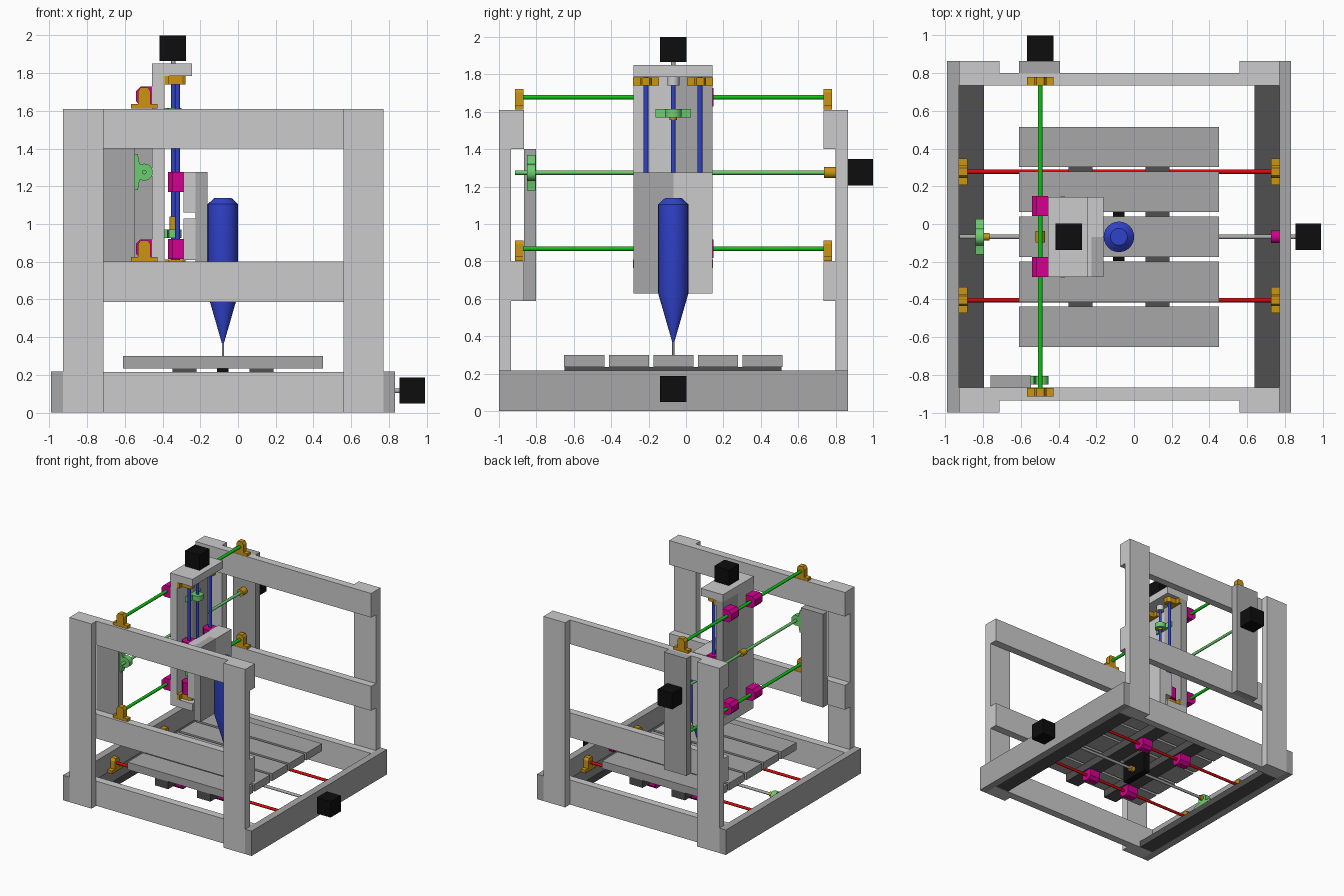
import bpy, bmesh, math
from mathutils import Vector

if "Cube" in bpy.data.objects:
    bpy.data.objects.remove(bpy.data.objects["Cube"])

COL = {
    "light_grey": (0.6, 0.6, 0.6), "mid_grey": (0.39, 0.39, 0.39), "dark_grey": (0.08, 0.08, 0.08),
    "black": (0.004, 0.004, 0.004), "blue": (0.03, 0.055, 0.6), "magenta": (0.66, 0.0, 0.28),
    "orange": (0.6, 0.3, 0.006), "red": (0.65, 0.003, 0.003), "green": (0.004, 0.55, 0.007),
    "pale_green": (0.15, 0.62, 0.16)}
MATS = {}
for n, c in COL.items():
    MATS[n] = bpy.data.materials.new(n)
    MATS[n].diffuse_color = (*c, 1)

X, Y, Z = Vector((1, 0, 0)), Vector((0, 1, 0)), Vector((0, 0, 1))


def finish(name, bm, mat, smooth=False):
    bmesh.ops.recalc_face_normals(bm, faces=bm.faces)
    me = bpy.data.meshes.new(name)
    bm.to_mesh(me)
    bm.free()
    ob = bpy.data.objects.new(name, me)
    bpy.context.collection.objects.link(ob)
    me.materials.append(MATS[mat])
    if smooth:
        bpy.context.view_layer.objects.active = ob
        ob.select_set(True)
        bpy.ops.object.shade_smooth_by_angle(angle=math.radians(35))
        ob.select_set(False)
    return ob


def box(name, x, y, z, mat):
    bm = bmesh.new()
    bmesh.ops.create_cube(bm, size=1)
    for v in bm.verts:
        v.co = [(r[0] + r[1]) / 2 + c * (r[1] - r[0]) for r, c in zip((x, y, z), v.co)]
    return finish(name, bm, mat)


def extrude(name, pts, org, up, axis, length, mat, smooth=False):
    """Profile (across, up) swept along axis, centred on org."""
    side, org = up.cross(axis), Vector(org)
    bm = bmesh.new()
    f = bm.faces.new([bm.verts.new(org + side * u + up * v - axis * length / 2) for u, v in pts])
    r = bmesh.ops.extrude_face_region(bm, geom=[f])
    bmesh.ops.translate(bm, vec=axis * length,
                        verts=[g for g in r["geom"] if isinstance(g, bmesh.types.BMVert)])
    return finish(name, bm, mat, smooth)


def rod(name, a, b, r, mat):
    a, b = Vector(a), Vector(b)
    d = (b - a).normalized()
    up = X if abs(d.z) > 0.5 else Z
    pts = [(r * math.cos(t * math.tau / 20), r * math.sin(t * math.tau / 20)) for t in range(20)]
    return extrude(name, pts, (a + b) / 2, up, d, (b - a).length, mat, True)


def sym(half):
    return half + [(-u, v) for u, v in reversed(half)]


HOLDER = sym([(0.07, -0.067), (0.07, -0.043), (0.033, -0.043), (0.033, 0.025), (0.02, 0.045)])
SLIDER = sym([(0.05, -0.042), (0.05, 0.02), (0.025, 0.045)])
PILLOW = sym([(0.095, -0.05), (0.095, -0.033), (0.065, -0.03)] +
             [(0.045 * math.cos(t * math.pi / 12), 0.045 * math.sin(t * math.pi / 12)) for t in range(-2, 6)])


def holder(name, o, up, ax):
    extrude(name, HOLDER, o, up, ax, 0.045, "orange")


def slider(name, o, up, ax):
    extrude(name, SLIDER, o, up, ax, 0.105, "magenta")


def pillow(name, o, up, ax):
    extrude(name, PILLOW, o, up, ax, 0.045, "pale_green", True)


YC = -0.068  # centre line of the machine

# Frame: four posts, front and back rails, base sides
for end, yp, yr in (("front", (-1, -0.935), (-0.935, -0.867)), ("back", (0.8, 0.865), (0.735, 0.8))):
    for s, x in (("left", (-0.927, -0.713)), ("right", (0.56, 0.77))):
        box(f"{end}_{s}_post", x, yp, (0, 1.61), "light_grey")
    for s, z in (("base", (0, 0.215)), ("middle", (0.587, 0.8)), ("top", (1.4, 1.61))):
        box(f"{end}_{s}_rail", (-0.927, 0.77), yr, z, "light_grey")
for s, x, xs in (("left", (-0.99, -0.927), (-0.927, -0.795)), ("right", (0.77, 0.832), (0.64, 0.77))):
    box(f"{s}_base_side", x, (-1, 0.865), (0, 0.217), "mid_grey")
    box(f"{s}_rod_shelf", xs, (-0.867, 0.735), (0, 0.057), "dark_grey")
box("front_screw_board", (-0.76, -0.545), (-0.867, -0.803), (0.587, 1.4), "mid_grey")
box("back_motor_board", (-0.61, -0.392), (0.8, 0.865), (0.587, 1.61), "mid_grey")

# Moving table along x
for i in range(5):
    y = YC + (i - 2) * 0.238
    box(f"table_plank_{i}", (-0.61, 0.45), (y - 0.107, y + 0.107), (0.235, 0.3), "mid_grey")
for i, x in enumerate((-0.283, 0.125)):
    box(f"table_support_{i}", (x - 0.064, x + 0.064), (-0.65, 0.51), (0.168, 0.235), "dark_grey")
box("table_nut_block", (-0.11, -0.05), (-0.195, 0.07), (0.05, 0.235), "black")
for i, y in enumerate((-0.403, 0.277)):
    rod(f"table_rod_{i}", (-0.925, y, 0.125), (0.77, y, 0.125), 0.012, "red")
    for j, x in enumerate((-0.905, 0.748)):
        holder(f"table_rod_holder_{i}{j}", (x, y, 0.124), Z, X)
    for j, x in enumerate((-0.283, 0.125)):
        slider(f"table_slider_{i}{j}", (x, y, 0.125), -Z, X)
zx = 0.115
rod("table_screw", (-0.925, YC, zx), (0.86, YC, zx), 0.012, "mid_grey")
pillow("table_screw_bearing", (-0.817, YC, 0.107), Z, X)
rod("table_bearing_collar", (-0.795, YC, zx), (-0.765, YC, zx), 0.02, "orange")
rod("table_nut", (-0.05, YC, zx), (-0.015, YC, zx), 0.025, "orange")
rod("table_coupling", (0.727, YC, zx), (0.772, YC, zx), 0.033, "magenta")
box("table_motor", (0.857, 0.99), (YC - 0.07, YC + 0.07), (0.048, 0.187), "black")

# Cross axis along y
xr = -0.497
for i, z in enumerate((0.868, 1.678)):
    rod(f"cross_rod_{i}", (xr, -0.91, z), (xr, 0.78, z), 0.013, "green")
    for j, y in enumerate((-0.892, 0.758)):
        holder(f"cross_rod_holder_{i}{j}", (xr, y, z), Z, Y)
    for j, y in enumerate((-0.228, 0.095)):
        slider(f"cross_slider_{i}{j}", (xr, y, z), -X, Y)
rod("cross_screw", (xr, -0.915, 1.275), (xr, 0.87, 1.275), 0.012, "pale_green")
pillow("cross_screw_bearing", (xr, -0.828, 1.275), X, Y)
rod("cross_nut", (xr, YC - 0.03, 1.275), (xr, YC + 0.03, 1.275), 0.026, "orange")
rod("cross_coupling", (xr, 0.738, 1.275), (xr, 0.798, 1.275), 0.03, "orange")
box("cross_motor", (xr - 0.07, xr + 0.07), (0.865, 1.0), (1.207, 1.347), "black")

# Upright carriage: back plate in two halves, caps
y0, y1 = -0.282, 0.143
box("carriage_plate_front_half", (-0.455, -0.39), (y0, YC), (0.765, 1.785), "light_grey")
box("carriage_plate_back_half", (-0.455, -0.39), (YC, y1), (0.765, 1.785), "mid_grey")
box("carriage_top_plate", (-0.457, -0.243), (y0, y1), (1.785, 1.85), "light_grey")
box("carriage_bottom_plate", (-0.455, -0.243), (y0, y1), (0.7, 0.765), "light_grey")

# Lift rods, bearings and motor
for i, y in enumerate((-0.214, 0.075)):
    rod(f"lift_rod_{i}", (-0.32, y, 0.765), (-0.32, y, 1.785), 0.013, "blue")
    for j, z in enumerate((0.788, 1.762)):
        holder(f"lift_rod_holder_{i}{j}", (-0.323, y, z), X, Z)
    for j, z in enumerate((0.868, 1.222)):
        slider(f"lift_slider_{i}{j}", (-0.327, y, z), -X, Z)
xs = -0.342
rod("lift_screw", (xs, YC, 0.8), (xs, YC, 1.785), 0.012, "blue")
for i, (z, c) in enumerate(((0.948, 1.04), (1.593, 1.555))):
    pillow(f"lift_screw_bearing_{i}", (xs, YC, z), X, Z)
    rod(f"lift_bearing_collar_{i}", (xs, YC, min(z, c)), (xs, YC, max(z, c)), 0.02, "orange")
rod("lift_coupling", (xs, YC, 1.74), (xs, YC, 1.785), 0.032, "light_grey")
rod("lift_motor_shaft", (xs, YC, 1.85), (xs, YC, 1.87), 0.012, "mid_grey")
box("lift_motor", (-0.415, -0.275), (YC - 0.07, YC + 0.07), (1.865, 2.0), "black")

# Tool slide: face plate in two halves, two inner pads
box("slide_face_front_half", (-0.225, -0.163), (y0, YC), (0.628, 1.275), "mid_grey")
box("slide_face_back_half", (-0.225, -0.163), (YC, y1), (0.628, 1.275), "light_grey")
box("slide_upper_pad", (-0.29, -0.225), (y0, y1), (1.062, 1.275), "light_grey")
box("slide_lower_pad", (-0.29, -0.225), (y0, y1), (0.81, 1.03), "light_grey")

# Spindle: lathed body with cone, and cutting bit
bm = bmesh.new()
prof = [(0.006, 0.37), (0.081, 0.63), (0.081, 1.105), (0.045, 1.138)]
rings = [[bm.verts.new((-0.08 + r * math.cos(k * math.tau / 24), YC + r * math.sin(k * math.tau / 24), z))
          for k in range(24)] for r, z in prof]
for a, b in zip(rings, rings[1:]):
    for k in range(24):
        bm.faces.new((a[k], a[(k + 1) % 24], b[(k + 1) % 24], b[k]))
bm.faces.new(rings[0])
bm.faces.new(rings[-1])
finish("spindle", bm, "blue", True)
rod("cutting_bit", (-0.08, YC, 0.3), (-0.08, YC, 0.375), 0.006, "mid_grey")

for m in bpy.data.materials:
    if m.users and not m.is_grease_pencil:
        m.use_nodes = True
        m.node_tree.nodes["Principled BSDF"].inputs["Base Color"].default_value = m.diffuse_color
